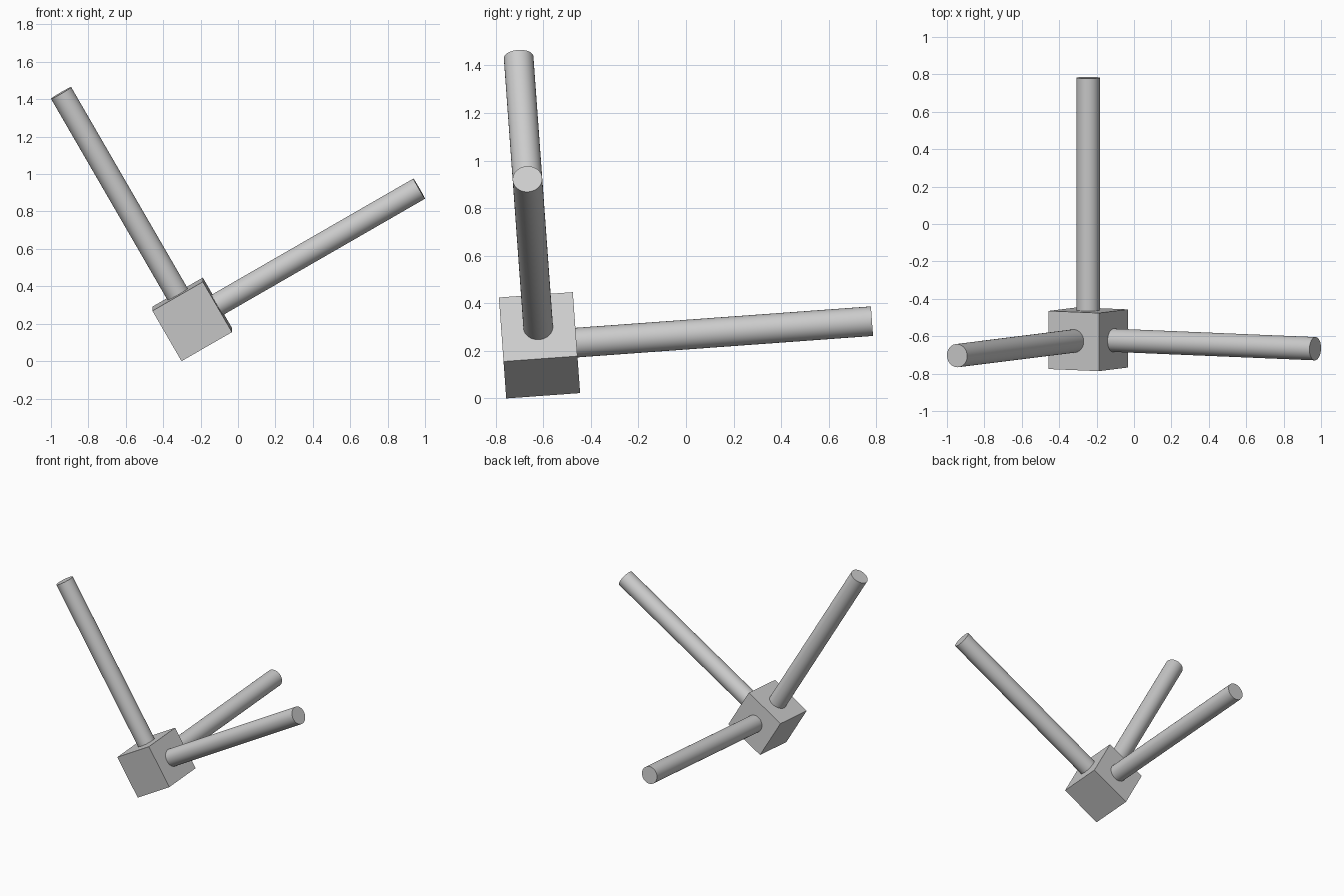
import bpy
import math
from mathutils import Matrix, Vector

cube = bpy.data.objects.get("Cube")
if cube:
    bpy.data.objects.remove(cube, do_unlink=True)

SIDE = 0.3115            # hub edge
RADIUS = SIDE * 0.2      # rod radius
LENGTH = SIDE * 4        # visible rod length
CENTRE = Vector((-0.245, -0.616, 0.223))

# Shared tilt of the whole model
tilt = Matrix.Rotation(math.radians(4.15), 4, 'X') @ Matrix.Rotation(math.radians(-30), 4, 'Y')
frame = Matrix.Translation(CENTRE) @ tilt

grey = bpy.data.materials.new("light grey")
grey.use_nodes = True
colour = (0.6, 0.6, 0.6, 1)
grey.diffuse_color = colour
grey.node_tree.nodes["Principled BSDF"].inputs["Base Color"].default_value = colour


def finish(name, matrix):
    obj = bpy.context.object
    obj.name = name
    obj.matrix_world = matrix
    obj.data.materials.append(grey)
    return obj


# Cube hub
bpy.ops.mesh.primitive_cube_add(size=SIDE)
finish("hub", frame)


# Three round rods standing on neighbouring hub faces
def rod(name, direction):
    bpy.ops.mesh.primitive_cylinder_add(vertices=48, radius=RADIUS, depth=LENGTH)
    bpy.ops.object.shade_smooth_by_angle(angle=math.radians(30))
    axis = Vector(direction)
    turn = axis.to_track_quat('Z', 'Y').to_matrix().to_4x4()
    finish(name, frame @ Matrix.Translation(axis * (SIDE + LENGTH) / 2) @ turn)


rod("left_rod", (1, 0, 0))
rod("back_rod", (0, 1, 0))
rod("upper_rod", (0, 0, 1))
